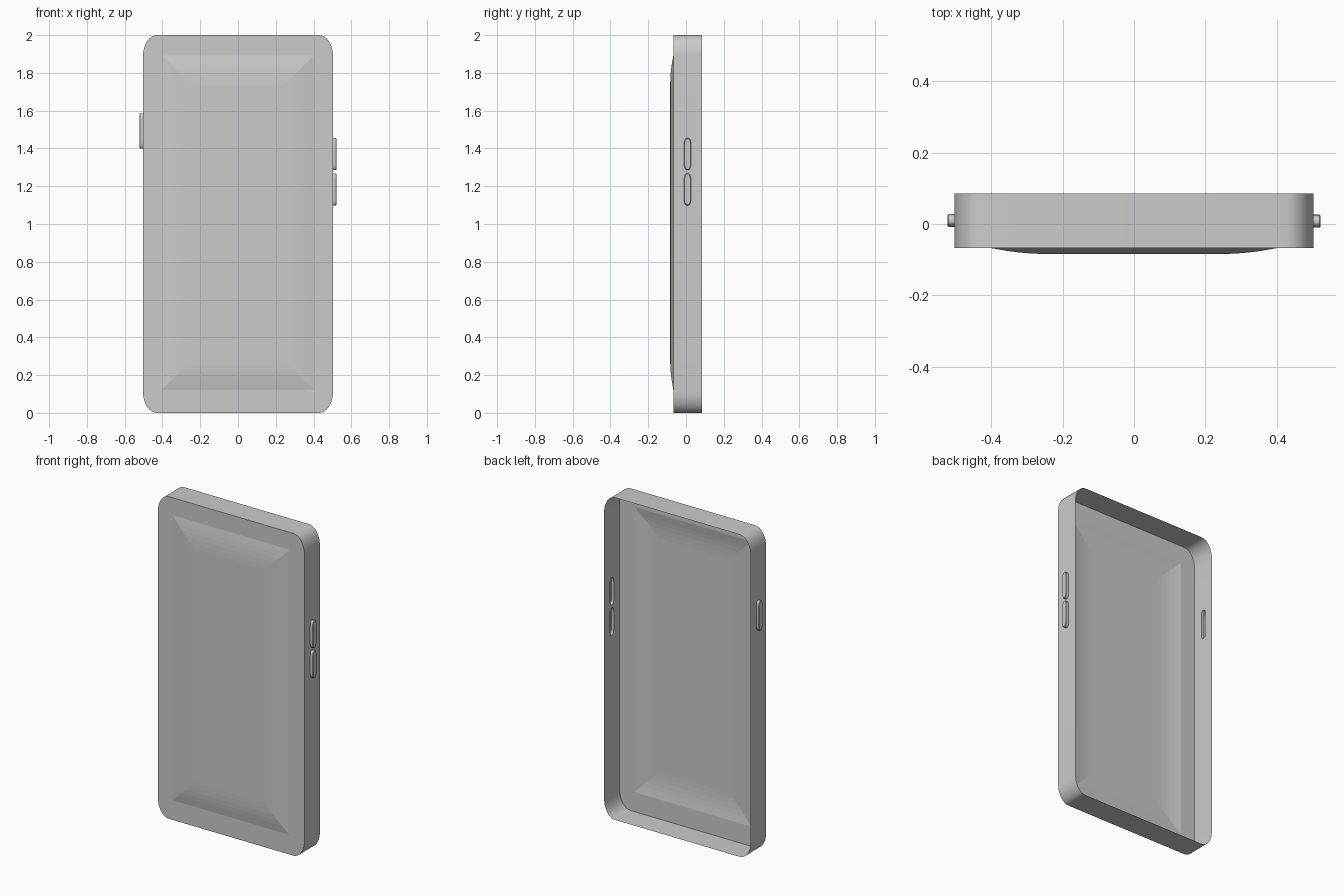
import bpy, bmesh
from math import cos, sin, pi
from mathutils import Vector

if "Cube" in bpy.data.objects:
    bpy.data.objects.remove(bpy.data.objects["Cube"])

FRONT, BACK = -0.067, 0.085
HALF_W = 0.503


def rounded(hw, hh, rx, rz, n=8):
    """Rounded rectangle around the origin, counter-clockwise from +x."""
    pts = []
    for k, (sx, sz) in enumerate([(1, 1), (-1, 1), (-1, -1), (1, -1)]):
        for i in range(n + 1):
            a = (k + i / n) * pi / 2
            pts.append((sx * (hw - rx) + rx * cos(a), sz * (hh - rz) + rz * sin(a)))
    return pts


def loop_at(bm, coords):
    return [bm.verts.new(c) for c in coords]


def loop_edges(bm, loop):
    return [bm.edges.get((a, b)) or bm.edges.new((a, b))
            for a, b in zip(loop, loop[1:] + loop[:1])]


def bridge(bm, a, b, skip=()):
    n = len(a)
    for i in range(n):
        if i not in skip:
            j = (i + 1) % n
            bm.faces.new((a[i], a[j], b[j], b[i]))


def finish(bm, name, outward, smooth=True):
    """Orient the open sheet so that its main faces point outward."""
    bmesh.ops.recalc_face_normals(bm, faces=bm.faces)
    if sum(f.normal.dot(outward) * f.calc_area() for f in bm.faces) < 0:
        bmesh.ops.reverse_faces(bm, faces=bm.faces)
    me = bpy.data.meshes.new(name)
    bm.to_mesh(me)
    bm.free()
    ob = bpy.data.objects.new(name, me)
    bpy.context.collection.objects.link(ob)
    if smooth:
        bpy.ops.object.select_all(action='DESELECT')
        ob.select_set(True)
        bpy.context.view_layer.objects.active = ob
        bpy.ops.object.shade_smooth_by_angle(angle=0.6)
    return ob


# side buttons: name, side, z centre, half height, y centre
BUTTONS = [("volume_up_button", 1, 1.37, 0.084, 0.008),
           ("volume_down_button", 1, 1.183, 0.084, 0.008),
           ("power_button", -1, 1.493, 0.092, 0.010)]


def button_loop(b, x, shrink=0.0):
    name, side, z, hh, y = b
    return [(side * x, y + u, z + v)
            for u, v in rounded(0.018 - shrink, hh - shrink, 0.014 - shrink, 0.03 - shrink, 5)]


# shell: front frame and open-backed rim, with button openings
bm = bmesh.new()
outline = rounded(HALF_W, 1.0, 0.075, 0.11)
inner = rounded(0.455, 0.9375, 0.025, 0.035)
fr = loop_at(bm, [(x, FRONT, 1 + z) for x, z in outline])
bk = loop_at(bm, [(x, BACK, 1 + z) for x, z in outline])
pn = loop_at(bm, [(x, FRONT, 1 + z) for x, z in inner])
bridge(bm, fr, pn)
left_i, right_i = 17, 35
bridge(bm, fr, bk, skip=(left_i, right_i))
for side, i in ((-1, left_i), (1, right_i)):
    j = (i + 1) % len(fr)
    edges = loop_edges(bm, [fr[i], fr[j], bk[j], bk[i]])
    for b in BUTTONS:
        if b[1] == side:
            edges += loop_edges(bm, loop_at(bm, button_loop(b, HALF_W)))
    bmesh.ops.triangle_fill(bm, use_beauty=True, edges=edges, normal=(side, 0, 0))
finish(bm, "shell", Vector((0, -1, 0)))

# front panel with a shallow bulge
bm = bmesh.new()
edges = loop_edges(bm, loop_at(bm, [(x, FRONT, 1 + z) for x, z in inner]))
prev = None
for d, h in [(0, 0), (0.022, 0.004), (0.045, 0.008), (0.07, 0.0115),
             (0.10, 0.0145), (0.13, 0.0162), (0.16, 0.017)]:
    w, t = 0.402 - d, 0.885 - d
    ring = loop_at(bm, [(sx * w, FRONT - h, 1.007 + sz * t)
                        for sx, sz in [(1, 1), (-1, 1), (-1, -1), (1, -1)]])
    if prev:
        bridge(bm, prev, ring)
    else:
        edges += loop_edges(bm, ring)
        bmesh.ops.triangle_fill(bm, use_beauty=True, edges=edges, normal=(0, -1, 0))
    prev = ring
bm.faces.new(prev)
finish(bm, "front_panel", Vector((0, -1, 0)), smooth=False)

# hollow buttons, open towards the inside of the shell
for b in BUTTONS:
    bm = bmesh.new()
    base = loop_at(bm, button_loop(b, HALF_W))
    rim = loop_at(bm, button_loop(b, 0.519))
    cap = loop_at(bm, button_loop(b, 0.522, 0.003))
    bridge(bm, base, rim)
    bridge(bm, rim, cap)
    bm.faces.new(cap)
    finish(bm, b[0], Vector((b[1], 0, 0)))
